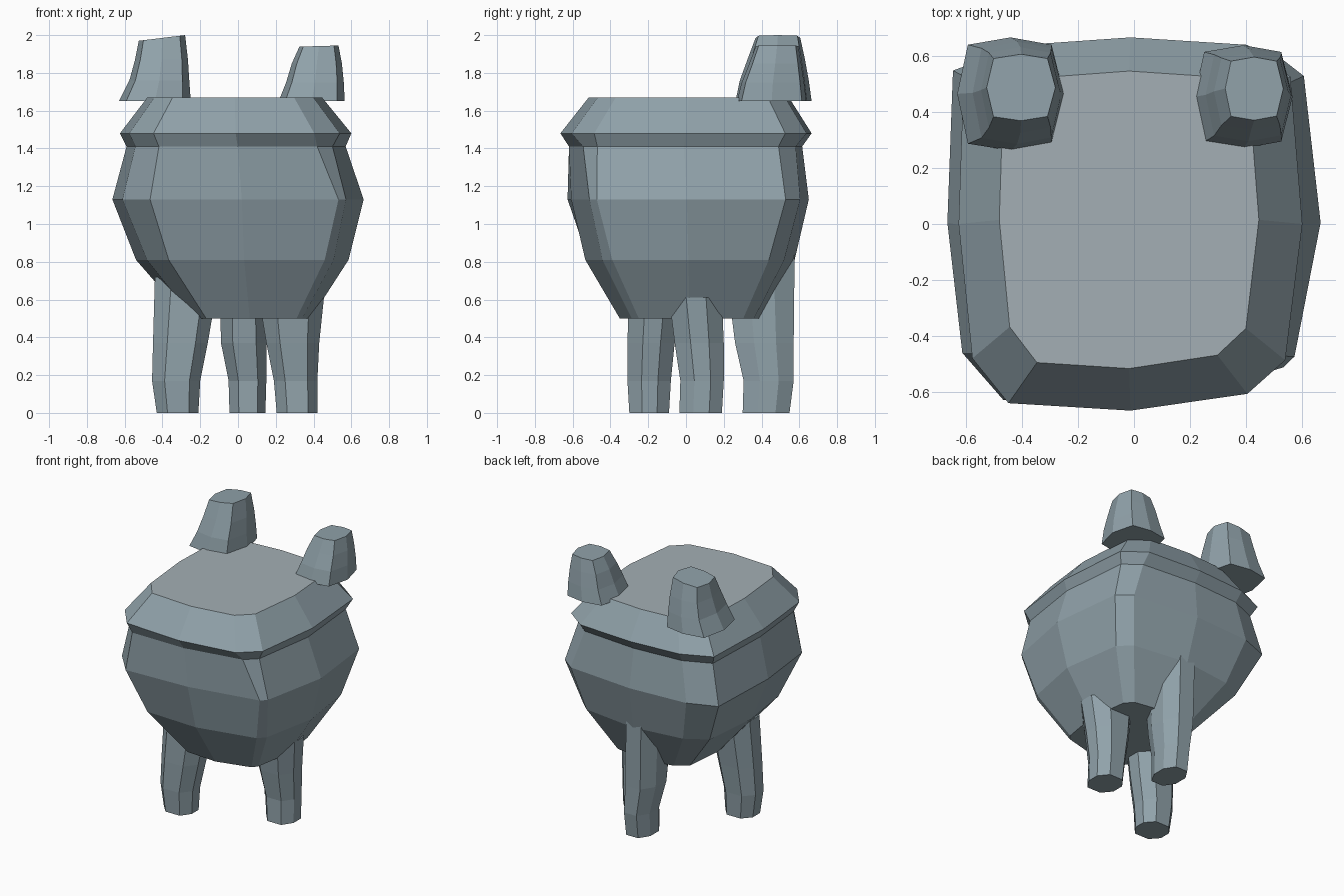
import bpy, bmesh

if "Cube" in bpy.data.objects:
    bpy.data.objects.remove(bpy.data.objects["Cube"])


def material(name, rgb):
    mat = bpy.data.materials.new(name)
    mat.diffuse_color = (*rgb, 1)
    mat.use_nodes = True
    mat.node_tree.nodes["Principled BSDF"].inputs["Base Color"].default_value = mat.diffuse_color
    return mat


slate = material("slate_grey", (.28, .36, .40))
pale = material("pale_grey", (.37, .43, .46))


def loft(name, rings, tilt=0.0, cap=None):
    """Closed loft. Each ring is (z, x0, x1, y0, y1, outline), outline filling -1..1."""
    bm = bmesh.new()
    loops = []
    for i, (z, x0, x1, y0, y1, outline) in enumerate(rings):
        cx, cy, hx, hy = (x0 + x1) / 2, (y0 + y1) / 2, (x1 - x0) / 2, (y1 - y0) / 2
        t = tilt if i == len(rings) - 1 else 0.0
        loops.append([bm.verts.new((cx + hx * u, cy + hy * v, z + t * u)) for u, v in outline])
    n = len(loops[0])
    for a, b in zip(loops, loops[1:]):
        for i in range(n):
            j = (i + 1) % n
            bm.faces.new((a[i], a[j], b[j], b[i]))
    bm.faces.new(loops[0][::-1])
    top = bm.faces.new(loops[-1])
    bmesh.ops.recalc_face_normals(bm, faces=bm.faces)
    mesh = bpy.data.meshes.new(name)
    mesh.materials.append(slate)
    if cap:
        mesh.materials.append(cap)
        top.material_index = 1
    bm.to_mesh(mesh)
    bm.free()
    obj = bpy.data.objects.new(name, mesh)
    bpy.context.collection.objects.link(obj)
    return obj


def blend(a, b, w):
    return [(p[0] + (q[0] - p[0]) * w, p[1] + (q[1] - p[1]) * w) for p, q in zip(a, b)]


# Body outlines: a worn rounded square, a tighter-cornered belly, a rounder base
square = [(-1, 0), (-.92, -.72), (-.71, -.96), (0, -1), (.68, -.91), (.90, -.73),
          (1, 0), (.93, .79), (.68, .96), (0, 1), (-.62, .96), (-.97, .82)]
belly = [(-1, 0), (-.92, -.72), (-.70, -.98), (.03, -.95), (.80, -.80), (.86, -.74),
         (1, 0), (.91, .81), (.76, .93), (0, 1), (-.66, .96), (-.97, .84)]
rounded = [(-1, 0), (-.86, -.64), (-.68, -.88), (0, -1), (.74, -.82), (.86, -.68),
           (1, 0), (.86, .68), (.70, .86), (0, 1), (-.65, .86), (-.86, .64)]

# Vessel body with bulging belly, groove and chamfered rim
loft("body", [
    (0.50, -.27, .385, -.36, .40, blend(belly, rounded, .5)),
    (0.81, -.54, .585, -.55, .575, blend(belly, rounded, .4)),
    (1.13, -.665, .665, -.64, .65, belly),
    (1.41, -.59, .57, -.635, .615, blend(square, belly, .5)),
    (1.48, -.625, .60, -.665, .665, square),
    (1.67, -.48, .445, -.515, .545, square),
], cap=pale)

# Three faceted legs, thicker where they enter the body
facets = [(-1, .40), (-1, -.40), (-.48, -1), (.55, -1), (1, -.35), (1, .40), (.50, 1), (-.50, 1)]
legs = {
    "left_leg": [(0, -.43, -.21, -.30, -.09), (.17, -.455, -.20, -.31, -.08),
                 (.37, -.45, -.16, -.31, -.06), (.72, -.44, -.10, -.30, -.02)],
    "right_leg": [(0, .205, .42, -.035, .19), (.17, .19, .42, -.03, .20),
                  (.37, .15, .43, -.06, .20), (.61, .11, .455, -.09, .19)],
    "back_leg": [(0, -.045, .145, .30, .548), (.17, -.05, .15, .305, .57),
                 (.37, -.09, .15, .26, .57), (.84, -.10, .14, .20, .575)],
}
for name, rings in legs.items():
    loft(name, [r + (facets,) for r in rings])

# Two tapering eight-sided knobs on the rear rim
octagon = [(-1, 0), (-.80, -.88), (0, -1), (.77, -.87), (1, 0), (.77, .87), (0, 1), (-.80, .87)]
knobs = {
    "left_knob": ([(1.65, -.63, -.25, .262, .665), (1.76, -.575, -.258, .285, .65),
                   (1.87, -.545, -.265, .325, .63), (1.985, -.525, -.28, .368, .605)], .015),
    "right_knob": ([(1.65, .215, .565, .27, .637), (1.75, .255, .56, .295, .625),
                    (1.85, .285, .55, .335, .61), (1.942, .325, .532, .37, .595)], .003),
}
for name, (rings, tilt) in knobs.items():
    loft(name, [r + (octagon,) for r in rings], tilt)
